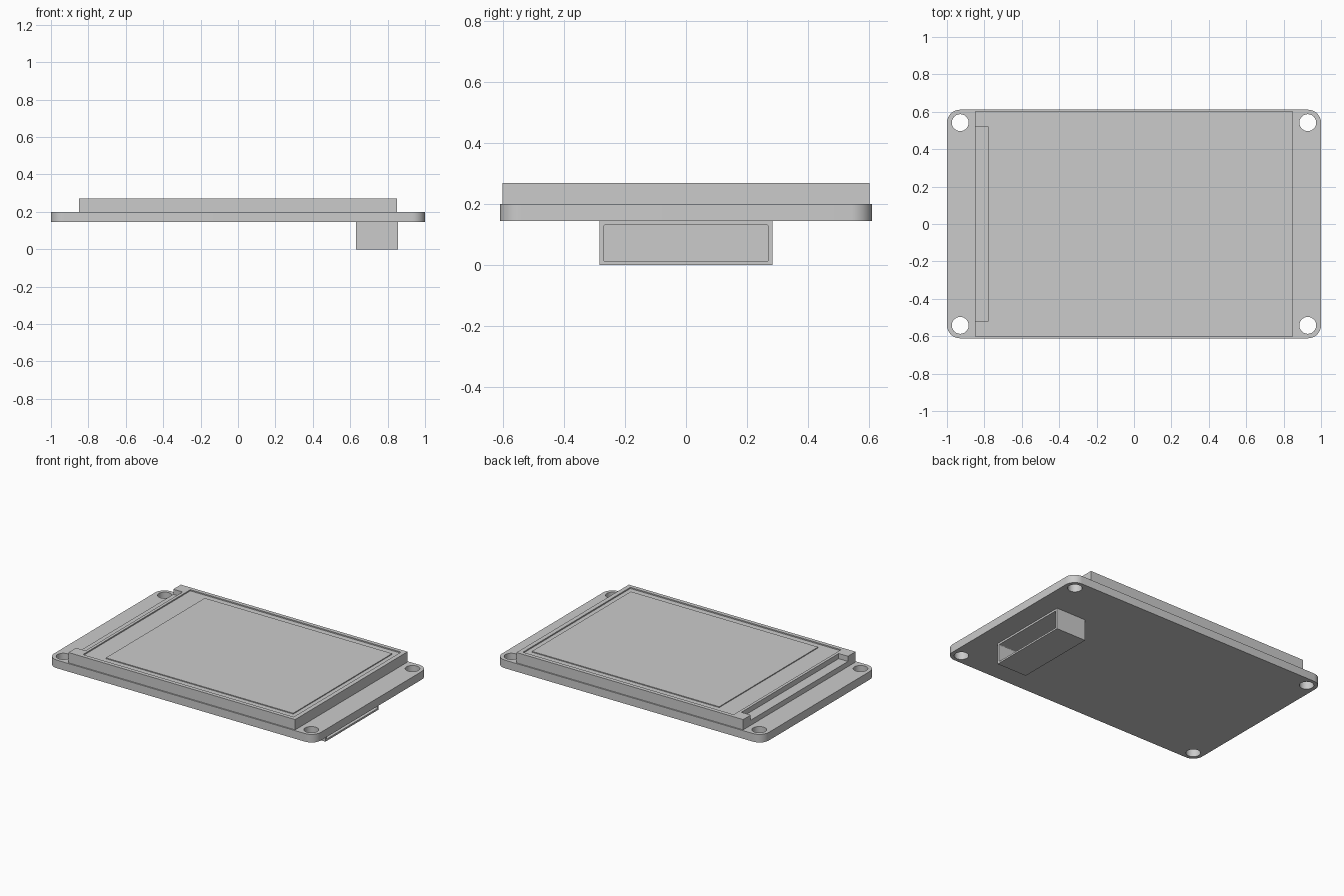
import bpy
import bmesh

default = bpy.data.objects.get("Cube")
if default:
    bpy.data.objects.remove(default, do_unlink=True)

grey = bpy.data.materials.new("light_grey")
grey.use_nodes = True
COLOUR = (0.6, 0.6, 0.6, 1)
grey.diffuse_color = COLOUR
grey.node_tree.nodes["Principled BSDF"].inputs["Base Color"].default_value = COLOUR


def make_object(name, bm):
    mesh = bpy.data.meshes.new(name)
    bm.to_mesh(mesh)
    bm.free()
    mesh.materials.append(grey)
    obj = bpy.data.objects.new(name, mesh)
    bpy.context.collection.objects.link(obj)
    return obj


def box(name, x, y, z, axis=None, radius=0, segments=8):
    """Box from (min, max) ranges; edges along one axis may be rounded."""
    bm = bmesh.new()
    bmesh.ops.create_cube(bm, size=1)
    for v in bm.verts:
        for i, (low, high) in enumerate((x, y, z)):
            v.co[i] = high if v.co[i] > 0 else low
    if axis is not None:
        edges = [e for e in bm.edges
                 if abs((e.verts[0].co - e.verts[1].co).normalized()[axis]) > 0.9]
        bmesh.ops.bevel(bm, geom=edges, offset=radius, segments=segments,
                        profile=0.5, affect='EDGES')
    return make_object(name, bm)


def cylinder(name, x, y, z, radius):
    bm = bmesh.new()
    bmesh.ops.create_cone(bm, cap_ends=True, segments=40, radius1=radius,
                          radius2=radius, depth=z[1] - z[0])
    bmesh.ops.translate(bm, verts=bm.verts, vec=(x, y, sum(z) / 2))
    return make_object(name, bm)


def cut(target, cutter):
    mod = target.modifiers.new("cut", 'BOOLEAN')
    mod.operation = 'DIFFERENCE'
    mod.solver = 'EXACT'
    mod.object = cutter
    bpy.context.view_layer.update()
    graph = bpy.context.evaluated_depsgraph_get()
    mesh = bpy.data.meshes.new_from_object(target.evaluated_get(graph))
    target.modifiers.clear()
    target.data = mesh
    bpy.data.objects.remove(cutter, do_unlink=True)


BOARD_LOW, BOARD_TOP, TOP = 0.145, 0.2, 0.27

# Circuit board with rounded corners and four mounting holes
board = box("circuit_board", (-1, 1), (-0.611, 0.611), (BOARD_LOW, BOARD_TOP),
            axis=2, radius=0.07, segments=10)
for sx in (-1, 1):
    for sy in (-1, 1):
        cut(board, cylinder("hole_cutter", sx * 0.929, sy * 0.542, (0.1, 0.25), 0.045))

# Display frame with a stepped notch at one end and a shallow recess on top
frame = box("display_frame", (-0.85, 0.85), (-0.602, 0.602), (BOARD_TOP, TOP))
cut(frame, box("notch_cutter", (-0.9, -0.78), (-0.521, 0.521), (0.235, 0.3)))
cut(frame, box("recess_cutter", (-0.76, 0.82), (-0.575, 0.575), (0.262, 0.3)))

# Screen panel standing slightly above the recess floor
box("screen_panel", (-0.62, 0.785), (-0.53, 0.53), (0.262, 0.268))

# Connector under the board, a shell open towards the end of the board
connector = box("connector_shell", (0.63, 0.855), (-0.284, 0.284), (0, BOARD_LOW))
cut(connector, box("socket_cutter", (0.645, 0.9), (-0.271, 0.271), (0.012, 0.132),
                   axis=0, radius=0.006, segments=4))

# Smooth the round corners and hole walls, keeping edges sharp
bpy.ops.object.select_all(action='DESELECT')
board.select_set(True)
bpy.context.view_layer.objects.active = board
bpy.ops.object.shade_smooth_by_angle(angle=0.52)
